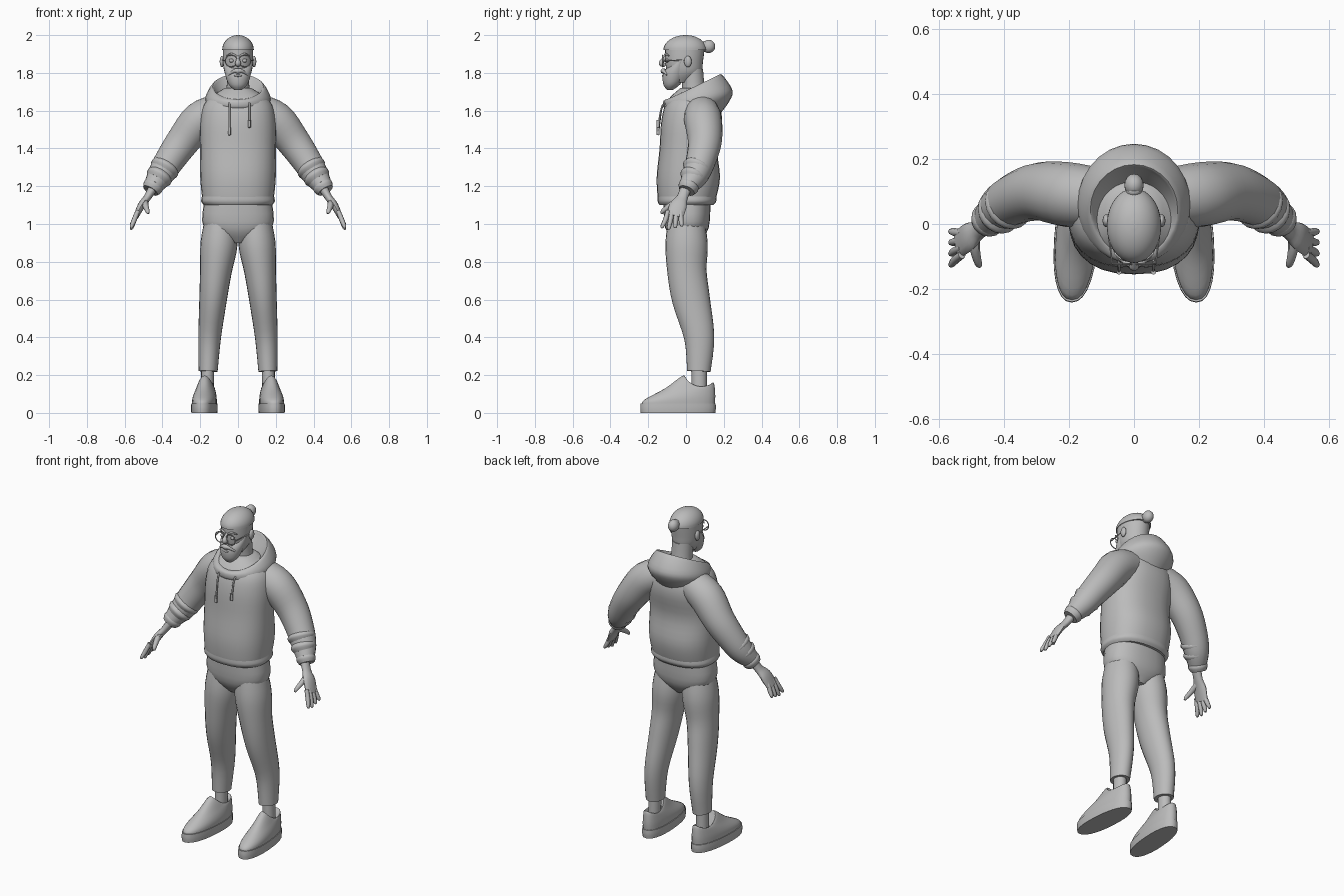
import bpy, bmesh
from math import sin, cos, pi, copysign
from mathutils import Vector

default = bpy.data.objects.get("Cube")
if default:
    bpy.data.objects.remove(default, do_unlink=True)

# One plain clay colour for everything
clay = bpy.data.materials.new("clay_grey")
clay.use_nodes = True
tone = (.5, .5, .5, 1)
clay.diffuse_color = tone
clay.node_tree.nodes["Principled BSDF"].inputs["Base Color"].default_value = tone


def finish(name, bm, mirror=False):
    """Turn a bmesh into a smooth, optionally mirrored object."""
    bmesh.ops.recalc_face_normals(bm, faces=bm.faces)
    mesh = bpy.data.meshes.new(name)
    bm.to_mesh(mesh)
    bm.free()
    mesh.materials.append(clay)
    obj = bpy.data.objects.new(name, mesh)
    bpy.context.collection.objects.link(obj)
    if mirror:
        modifier = obj.modifiers.new("Mirror", "MIRROR")
        modifier.use_mirror_merge = False
    bpy.ops.object.select_all(action="DESELECT")
    obj.select_set(True)
    bpy.context.view_layer.objects.active = obj
    bpy.ops.object.shade_smooth_by_angle(angle=pi / 4)


def skin(name, loops, mirror):
    """Bridge loops of points and cap both ends."""
    bm = bmesh.new()
    rings = [[bm.verts.new(point) for point in loop] for loop in loops]
    for low, high in zip(rings, rings[1:]):
        for i in range(len(low)):
            bm.faces.new((low[i - 1], low[i], high[i], high[i - 1]))
    bm.faces.new(rings[0])
    bm.faces.new(rings[-1])
    finish(name, bm, mirror)


def flow(rows, steps=4):
    """Pass a smooth curve through every column of the given rows."""
    result = []
    last = len(rows) - 1
    for i in range(last):
        nearby = zip(rows[max(i - 1, 0)], rows[i], rows[i + 1], rows[min(i + 2, last)])
        nearby = list(nearby)
        for step in range(steps):
            t = step / steps
            result.append([b + t / 2 * (c - a + t * (2 * a - 5 * b + 4 * c - d
                                                     + t * (3 * (b - c) + d - a)))
                           for a, b, c, d in nearby])
    return result + [rows[-1]]


def circle(sides):
    return [(sin(2 * pi * i / sides), cos(2 * pi * i / sides)) for i in range(sides)]


def stack(name, rows, centre=0, power=1, splay=0, mirror=False):
    """Rings up z. Each row: height, half width, front, back, then back rise and side sag."""
    def boxy(value):
        return copysign(abs(value) ** power, value)

    loops = []
    for height, half, front, back, *tilt in flow(rows):
        rise, sag = tilt or (0, 0)
        loop = []
        for s, c in circle(28):
            s, c = boxy(s), boxy(c)
            y = (front + back) / 2 - (back - front) / 2 * c
            z = height + rise * (1 - c) / 2 - sag * s * s
            loop.append((centre + half * s - splay * y, y, z))
        loops.append(loop)
    skin(name, loops, mirror)


def tube(name, rows, wide=(0, 1, 0), sides=10, mirror=False):
    """Sweep along rows of x, y, z, radius along 'wide' and optional thickness."""
    path = flow(rows)
    points = [Vector(row[:3]) for row in path]
    loops = []
    for i, (point, row) in enumerate(zip(points, path)):
        ahead = points[min(i + 1, len(points) - 1)]
        along = (ahead - points[max(i - 1, 0)]).normalized()
        across = Vector(wide)
        across = (across - along * across.dot(along)).normalized()
        normal = along.cross(across)
        loops.append([point + across * c * row[3] + normal * s * row[-1]
                      for s, c in circle(sides)])
    skin(name, loops, mirror)


def ball(name, place, size, mirror=False):
    bm = bmesh.new()
    bmesh.ops.create_uvsphere(bm, u_segments=16, v_segments=10, radius=1)
    for vert in bm.verts:
        vert.co = Vector(a * b + c for a, b, c in zip(vert.co, size, place))
    finish(name, bm, mirror)


# Head, neck and beard
stack("head", [(1.75, .04, -.09, .03), (1.8, .07, -.1, .08), (1.86, .08, -.11, .09),
               (1.94, .08, -.11, .1)])
stack("neck", [(1.63, .07, -.03, .12), (1.72, .06, -.02, .1), (1.82, .06, -.03, .09)])
stack("beard", [(1.71, .02, -.1, -.07), (1.74, .05, -.12, -.03), (1.8, .07, -.12, .01),
                (1.86, .08, -.07, .01)])
tube("moustache", [(0, -.12, 1.81, .015), (.02, -.12, 1.81, .01), (.05, -.1, 1.79, .005)],
     mirror=True)

# Close cap of hair as a dome, with a tied bun
dome = []
for step in range(8):
    turn = step * pi / 15
    reach = cos(turn)
    dome.append((1.92 + .08 * sin(turn), .084 * reach, -.12 * reach, .11 * reach))
stack("hair_cap", dome)
ball("hair_bun", (0, .12, 1.94), (.03, .035, .035))
ball("bun_tie", (0, .1, 1.94), (.025, .02, .03))

# Face details
tube("nose", [(0, -.1, 1.89, .008), (0, -.12, 1.87, .01), (0, -.13, 1.85, .016),
              (0, -.11, 1.84, .01)], wide=(1, 0, 0))
ball("eye", (.035, -.1, 1.865), (.013, .01, .01), mirror=True)
ball("ear", (.085, .01, 1.86), (.012, .02, .03), mirror=True)
ball("lower_lip", (0, -.122, 1.785), (.02, .006, .006))
tube("eyebrow", [(.01, -.11, 1.89, .005), (.035, -.107, 1.9, .006), (.06, -.09, 1.89, .003)],
     mirror=True)

# Round spectacles
wire = .003
lens_x, lens_y, lens_z, lens_radius = .036, -.123, 1.863, .031
rim = [(lens_x + lens_radius * s, lens_y, lens_z + lens_radius * c, wire) for s, c in circle(12)]
tube("spectacle_rim", rim + rim[:1], sides=6, mirror=True)
bridge = lens_x - lens_radius
tube("spectacle_bridge", [(-bridge, lens_y, lens_z, wire), (bridge, lens_y, lens_z, wire)], sides=6)
tube("spectacle_arm", [(lens_x + lens_radius, lens_y, lens_z, wire), (.085, .02, 1.87, wire)],
     sides=6, wide=(0, 0, 1), mirror=True)

# Hooded sweater with a gathered hem, and a hood lying behind the neck
stack("sweater_body", [(1.1, .18, -.14, .14), (1.14, .19, -.15, .16), (1.25, .2, -.155, .18),
                       (1.4, .2, -.14, .165), (1.55, .2, -.13, .19), (1.65, .17, -.1, .17),
                       (1.72, .07, -.03, .11)], power=.85)
stack("sweater_hem", [(1.1, .18, -.14, .145), (1.12, .195, -.15, .16), (1.15, .19, -.15, .16)],
      power=.85)
stack("hood", [(1.6, .13, -.1, .17, -.03, 0), (1.62, .17, -.12, .23, .03, 0),
               (1.65, .17, -.12, .245, .06, 0), (1.66, .14, -.1, .19, .13, 0),
               (1.65, .12, -.08, .17, .12, 0), (1.6, .08, -.06, .12, .08, 0)])

# Drawstrings with tips
for name, x, end in (("right", -.046, 1.47), ("left", .06, 1.51)):
    front = -.148
    tube(name + "_drawstring", [(x, -.11, 1.64, .005), (x, -.13, 1.61, .005),
                                (x, front, end, .005)], sides=8)
    tube(name + "_string_tip", [(x, front, end + .04, .008), (x, front, end, .008)], sides=8)

# Sleeves, with soft fold rolls around the forearm and a gathered cuff
tube("sleeve", [(.1, .08, 1.6, .09), (.2, .09, 1.55, .1), (.29, .1, 1.44, .09),
                (.36, .08, 1.34, .08), (.41, .05, 1.26, .07), (.45, .01, 1.2, .05)],
     sides=18, mirror=True)
elbow, wrist = Vector((.36, .08, 1.34)), Vector((.455, .01, 1.19))
for name, spot, radius in (("upper_fold", .3, .08), ("lower_fold", .6, .072), ("cuff", .95, .055)):
    middle = elbow.lerp(wrist, spot)
    half = (wrist - elbow) * .14
    tube(name, [(*(middle - half), radius * .8), (*middle, radius), (*(middle + half), radius * .8)],
         sides=18, mirror=True)

# Hands
tube("palm", [(.45, 0, 1.19, .03, .025), (.48, -.02, 1.14, .03, .02), (.51, -.04, 1.1, .045, .02),
              (.54, -.06, 1.04, .045, .014)], sides=14, mirror=True)
for i, name in enumerate(("index", "middle", "ring", "little")):
    base, tip = -.095 + i * .022, -.125 + i * .034
    low = .97 + .008 * abs(i - 1)
    tube(name + "_finger", [(.53, base, 1.07, .012), (.55, (base + tip) / 2, 1.02, .013),
                            (.563, tip, low + .01, .01), (.564, tip, low, .005)],
         sides=8, mirror=True)
tube("thumb", [(.49, -.04, 1.12, .016), (.49, -.08, 1.1, .016), (.48, -.12, 1.07, .012),
               (.475, -.13, 1.055, .006)], sides=8, mirror=True)

# Trousers: hips, then tapering legs that bend back at the knee
stack("trouser_hips", [(.9, .04, -.06, .07), (.98, .18, -.11, .12), (1.12, .18, -.12, .13)],
      power=.85)
tube("trouser_leg", [(.158, .068, .22, .062, .05), (.15, .07, .4, .08, .06),
                     (.132, .027, .6, .1, .073), (.117, .005, .75, .104, .084),
                     (.1, .003, .9, .112, .098), (.09, 0, 1.05, .09, .08)],
     sides=24, mirror=True)
tube("ankle", [(.163, .07, .08, .04, .034), (.16, .07, .26, .04, .034)], sides=16, mirror=True)

# Shoes: flat sole, then upper with tongue, dipped collar and heel
shoe = dict(centre=.175, power=.87, splay=.07, mirror=True)
stack("shoe_sole", [(0, .067, -.24, .155), (.025, .068, -.242, .158), (.05, .067, -.24, .157)],
      **shoe)
stack("shoe_upper", [(.04, .063, -.234, .152, 0, 0), (.07, .062, -.22, .155, .02, 0),
                     (.13, .05, -.11, .15, .02, .015), (.195, .041, -.02, .14, -.035, .035),
                     (.18, .034, 0, .125, -.035, .035), (.12, .03, .03, .11, 0, 0)], **shoe)
